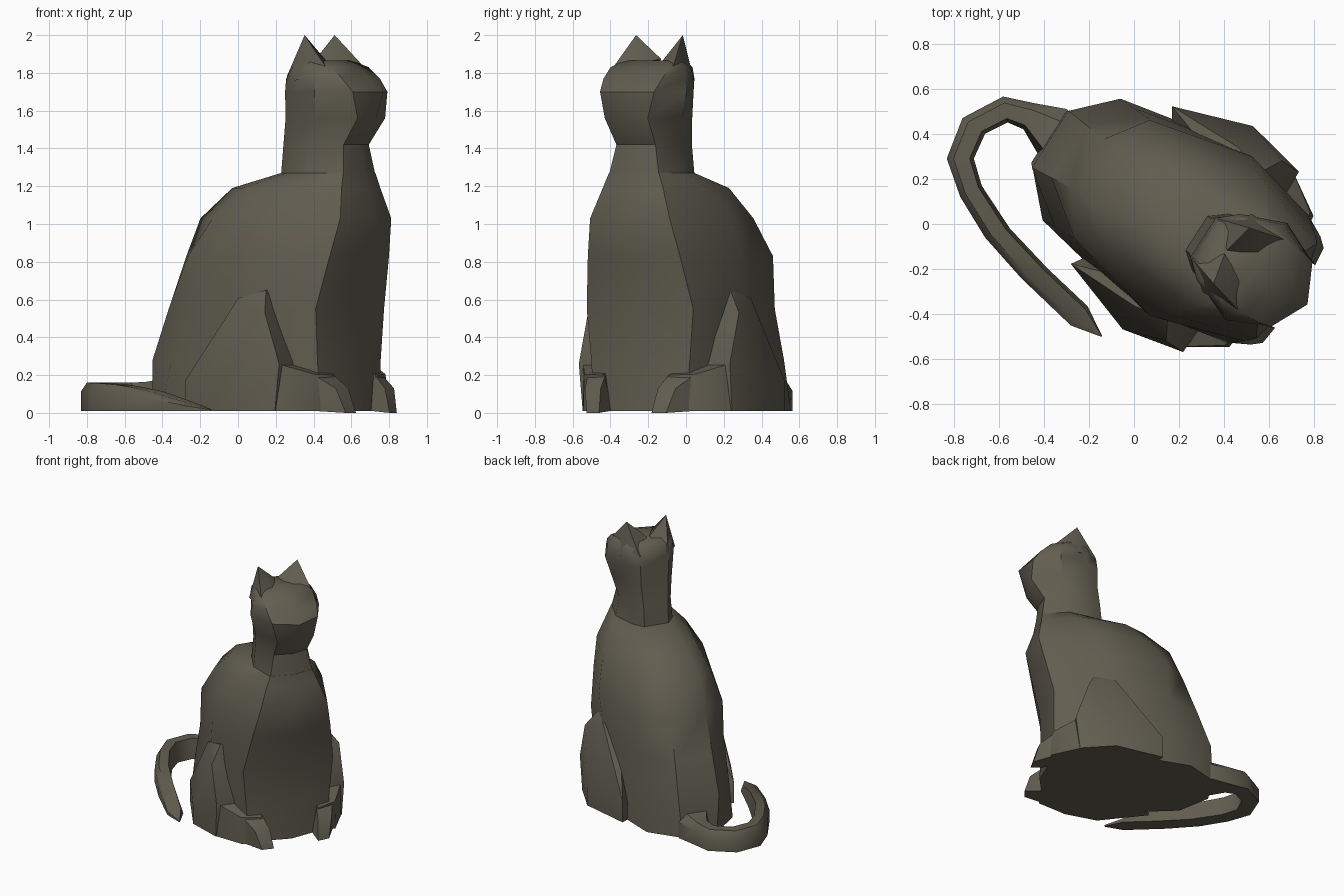
import bpy, bmesh, math
from mathutils import Vector, Matrix

# The cat sits turned: local +x is forward, local y is its side
PLACE = Matrix.Translation((0.062, 0.097, 0)) @ Matrix.Rotation(math.radians(-32.7), 4, 'Z')
mat = bpy.data.materials.new("dark_olive")
mat.diffuse_color = (0.12, 0.11, 0.08, 1)


def finish(name, bm, placed=True):
    bmesh.ops.recalc_face_normals(bm, faces=bm.faces)
    if placed:
        bm.transform(PLACE)
    me = bpy.data.meshes.new(name)
    bm.to_mesh(me)
    bm.free()
    me.materials.append(mat)
    ob = bpy.data.objects.new(name, me)
    bpy.context.collection.objects.link(ob)
    bpy.ops.object.select_all(action='DESELECT')
    ob.select_set(True)
    bpy.context.view_layer.objects.active = ob
    bpy.ops.object.shade_smooth_by_angle(angle=math.radians(42))
    return ob


def skin(name, rings, placed=True):
    bm = bmesh.new()
    loops = [[bm.verts.new(p) for p in r] for r in rings]
    n = len(loops[0])
    for a, b in zip(loops, loops[1:]):
        for i in range(n):
            j = (i + 1) % n
            bm.faces.new((a[i], a[j], b[j], b[i]))
    bm.faces.new(loops[0])
    bm.faces.new(loops[-1])
    return finish(name, bm, placed)


def mirrored_loft(name, rows):
    # rows: height, front middle, then (forward, side) of front corner, flank, haunch, back corner
    rings = []
    for z, front, *half in rows:
        pts = [(front, 0, z)] + [(u, w, z) for u, w in half]
        rings.append(pts + [(u, -w, z) for u, w in reversed(half)])
    return skin(name, rings)


def hull_pair(name, pts):
    for side, tag in ((1, "left_"), (-1, "right_")):
        bm = bmesh.new()
        for u, w, z in pts:
            bm.verts.new((u, w * side, z))
        res = bmesh.ops.convex_hull(bm, input=bm.verts)
        junk = {v for v in res["geom_interior"] + res["geom_unused"]
                if isinstance(v, bmesh.types.BMVert)}
        bmesh.ops.delete(bm, geom=list(junk), context='VERTS')
        bmesh.ops.dissolve_limit(bm, angle_limit=0.05, verts=bm.verts, edges=bm.edges)
        finish(tag + name, bm)


# Body
mirrored_loft("body", [
    (0.01, 0.69, (0.63, 0.29), (0.20, 0.43), (-0.35, 0.32), (-0.53, 0.13)),
    (0.28, 0.68, (0.625, 0.31), (0.20, 0.42), (-0.29, 0.315), (-0.515, 0.15)),
    (0.55, 0.69, (0.63, 0.335), (0.22, 0.41), (-0.20, 0.315), (-0.42, 0.14)),
    (0.83, 0.75, (0.69, 0.29), (0.28, 0.42), (-0.19, 0.31), (-0.315, 0.13)),
    (1.03, 0.79, (0.73, 0.25), (0.33, 0.375), (-0.06, 0.27), (-0.22, 0.14)),
    (1.19, 0.735, (0.70, 0.19), (0.42, 0.285), (0.10, 0.22), (-0.04, 0.11)),
    (1.27, 0.72, (0.69, 0.157), (0.50, 0.205), (0.33, 0.15), (0.255, 0.09))])

# Neck and head
mirrored_loft("head", [
    (1.26, 0.72, (0.69, 0.157), (0.50, 0.205), (0.33, 0.15), (0.255, 0.09)),
    (1.42, 0.70, (0.67, 0.123), (0.49, 0.185), (0.34, 0.14), (0.27, 0.09)),
    (1.56, 0.795, (0.765, 0.135), (0.55, 0.215), (0.36, 0.155), (0.29, 0.10)),
    (1.70, 0.84, (0.757, 0.17), (0.57, 0.255), (0.37, 0.17), (0.29, 0.105)),
    (1.77, 0.77, (0.70, 0.185), (0.56, 0.24), (0.37, 0.175), (0.30, 0.11)),
    (1.83, 0.67, (0.63, 0.185), (0.53, 0.21), (0.38, 0.17), (0.33, 0.10)),
    (1.865, 0.57, (0.54, 0.16), (0.49, 0.175), (0.41, 0.15), (0.37, 0.08))])

# Ears
hull_pair("ear", [(0.44, 0.147, 2.0), (0.41, 0.01, 1.875), (0.30, 0.105, 1.78),
                  (0.42, 0.205, 1.76), (0.61, 0.19, 1.82), (0.54, 0.07, 1.85)])

# Hind thighs
hull_pair("thigh", [
    (0.353, 0.39, 0.65), (0.20, 0.42, 0.61), (-0.14, 0.415, 0.17), (-0.14, 0.415, 0.01),
    (0.21, 0.535, 0.13), (0.21, 0.535, 0.01), (0.40, 0.475, 0.53), (0.49, 0.475, 0.26),
    (0.46, 0.47, 0.01), (0.35, 0.30, 0.645), (0.20, 0.30, 0.61), (0.0, 0.2, 0.01),
    (0.50, 0.2, 0.26), (0.48, 0.2, 0.01)])

# Hind feet and paws
hull_pair("foot", [
    (0.47, 0.46, 0.26), (0.46, 0.465, 0.01), (0.63, 0.35, 0.205), (0.65, 0.345, 0.01),
    (0.67, 0.21, 0.20), (0.66, 0.17, 0.01), (0.48, 0.2, 0.26), (0.46, 0.2, 0.01)])
hull_pair("paw", [
    (0.62, 0.335, 0.20), (0.63, 0.335, 0.01), (0.725, 0.285, 0.13), (0.765, 0.25, 0.0),
    (0.775, 0.165, 0.0), (0.735, 0.18, 0.13), (0.66, 0.20, 0.20), (0.66, 0.17, 0.01)])

# Tail: outer edge, inner edge, top height
tail = [((-0.18, 0.42), (-0.28, 0.22), 0.24), ((-0.30, 0.51), (-0.42, 0.30), 0.18),
        ((-0.44, 0.535), (-0.49, 0.42), 0.165), ((-0.58, 0.565), (-0.56, 0.45), 0.16),
        ((-0.76, 0.47), (-0.66, 0.40), 0.16),
        ((-0.83, 0.29), (-0.71, 0.29), 0.16), ((-0.77, 0.12), (-0.675, 0.17), 0.158),
        ((-0.66, -0.06), (-0.55, -0.02), 0.148), ((-0.50, -0.24), (-0.38, -0.20), 0.115),
        ((-0.28, -0.45), (-0.205, -0.365), 0.05), ((-0.145, -0.50), (-0.142, -0.495), 0.02)]
section = [(0, 0), (0, 0.7), (0.25, 1), (0.85, 1), (1, 0)]
rings = []
for o, i, h in tail:
    o, i = Vector((*o, 0.01)), Vector((*i, 0.01))
    rings.append([o.lerp(i, t) + Vector((0, 0, k * (h - 0.01))) for t, k in section])
skin("tail", rings, placed=False)
